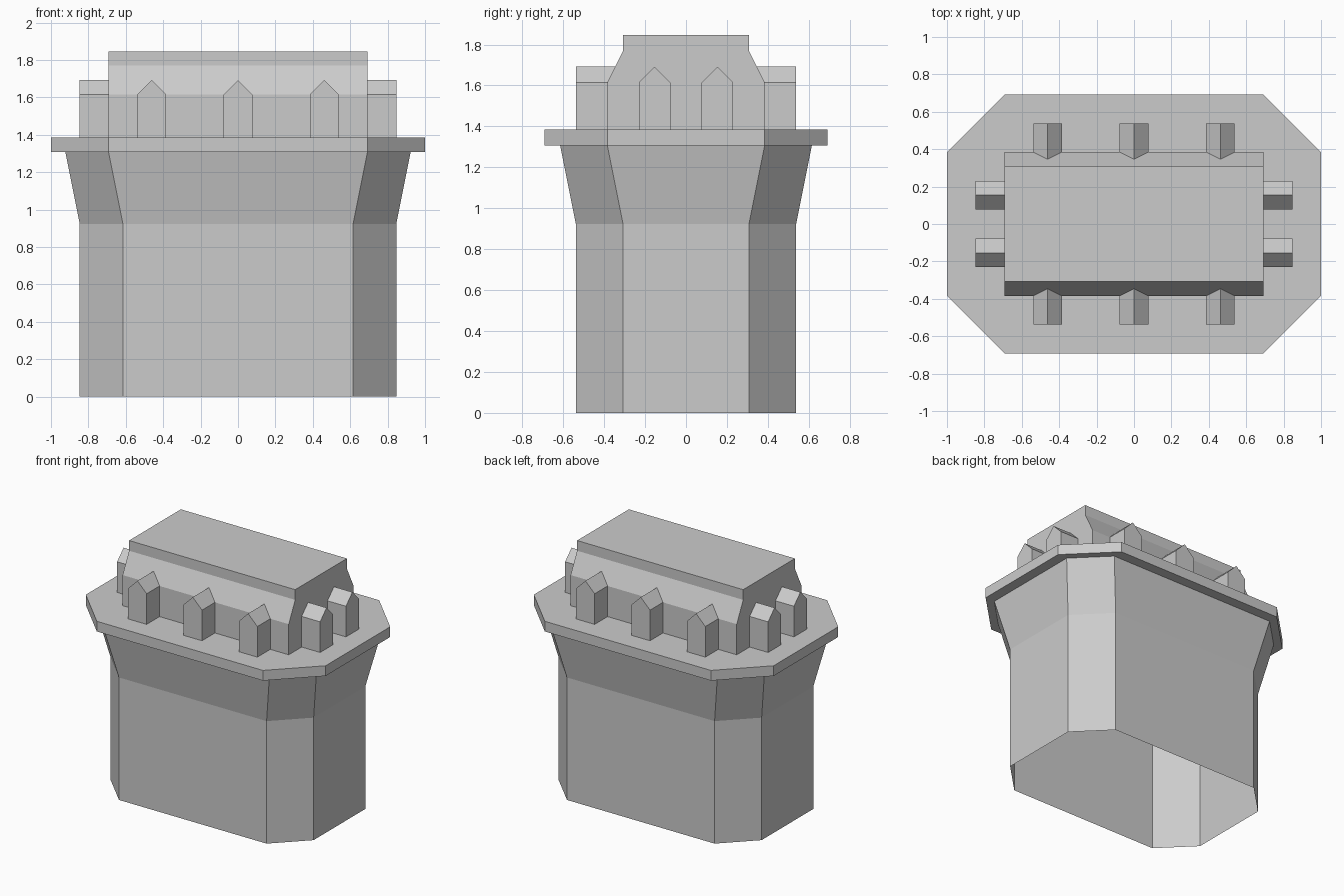
import bpy
from math import pi
from mathutils import Matrix, Vector

if "Cube" in bpy.data.objects:
    bpy.data.objects.remove(bpy.data.objects["Cube"])

U = 1 / 13                      # design grid: the ledge is 26 units long


def make(name, verts, faces, angle=0.0):
    rot = Matrix.Rotation(angle, 3, 'Z')
    me = bpy.data.meshes.new(name)
    me.from_pydata([rot @ Vector(v) for v in verts], [], faces)
    ob = bpy.data.objects.new(name, me)
    bpy.context.collection.objects.link(ob)
    return ob


def octagon(x, y, flat_x, flat_y, z):
    """Counter-clockwise chamfered rectangle, sizes in grid units."""
    pts = [(x, -flat_y), (x, flat_y), (flat_x, y), (-flat_x, y),
           (-x, flat_y), (-x, -flat_y), (-flat_x, -y), (flat_x, -y)]
    return [(a * U, b * U, z * U) for a, b in pts]


def loft(name, rings, cap=False):
    n = len(rings[0])
    verts = [v for r in rings for v in r]
    faces = [(k * n + i, k * n + (i + 1) % n, (k + 1) * n + (i + 1) % n, (k + 1) * n + i)
             for k in range(len(rings) - 1) for i in range(n)]
    if cap:
        faces.append(tuple(range((len(rings) - 1) * n, len(rings) * n)))
    return make(name, verts, faces)


def buttress(name, angle, offset, outer, wall, ridge):
    """Small gabled block standing against the upper block; local front is -y."""
    prof = [(-1, 18), (1, 18), (1, 21), (0, 22), (-1, 21)]
    front = [((offset + u) * U, -outer * U, z * U) for u, z in prof]
    back = [((offset + u) * U, -(ridge if u == 0 else wall) * U, z * U) for u, z in prof]
    faces = [(0, 1, 2, 3, 4)]
    faces += [(i, i + 5, (i + 1) % 5 + 5, (i + 1) % 5) for i in range(1, 5)]
    make(name, front + back, faces, angle)


# Hollow wall, open at the bottom, flaring out under the ledge
loft("tower_wall", [octagon(11, 7, 8, 4, 0),
                    octagon(11, 7, 8, 4, 12),
                    octagon(12, 8, 9, 5, 17)])

# Overhanging ledge
loft("ledge", [octagon(12, 8, 9, 5, 17),
               octagon(13, 9, 9, 5, 17),
               octagon(13, 9, 9, 5, 18)], cap=True)

# Upper block: stepped profile extruded along x
profile = [(-5, 18), (5, 18), (5, 21), (4, 23), (4, 24), (-4, 24), (-4, 23), (-5, 21)]
n = len(profile)
verts = [(s * 9 * U, y * U, z * U) for s in (1, -1) for y, z in profile]
faces = [tuple(range(n)), tuple(reversed(range(n, 2 * n)))]
faces += [(i, i + n, (i + 1) % n + n, (i + 1) % n) for i in range(1, n)]
make("upper_block", verts, faces)

# Gabled buttresses: three on each long side, two on each end
for side, angle in (("front", 0), ("back", pi)):
    for i, x in enumerate((-6, 0, 6)):
        buttress(f"{side}_buttress_{i + 1}", angle, x, 7, 5, 4.5)
for side, angle in (("right", pi / 2), ("left", -pi / 2)):
    for i, y in enumerate((-2, 2)):
        buttress(f"{side}_buttress_{i + 1}", angle, y, 11, 9, 9)
